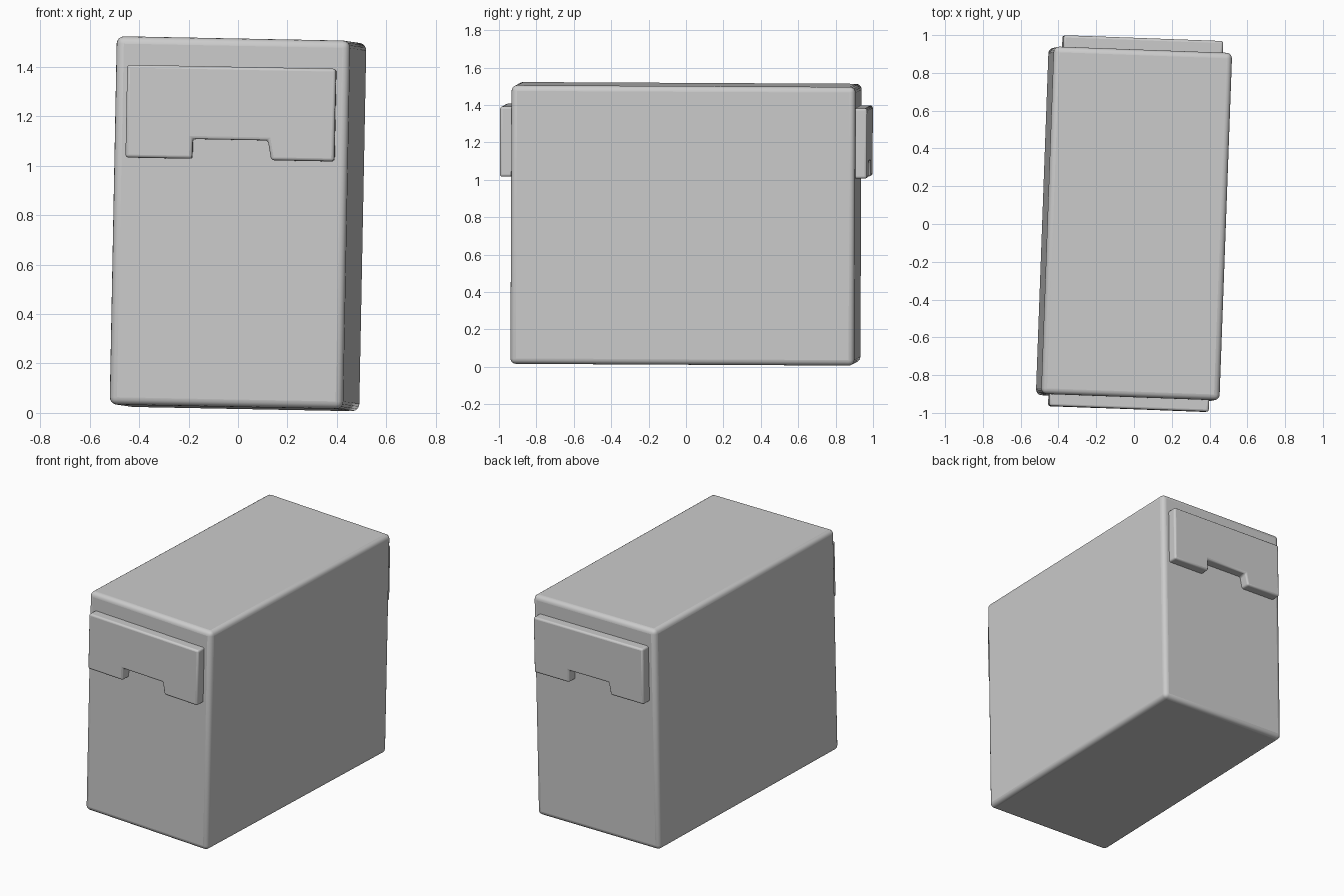
import bpy, bmesh, math
from mathutils import Matrix, Euler

if "Cube" in bpy.data.objects:
    bpy.data.objects.remove(bpy.data.objects["Cube"])

grey = bpy.data.materials.new("light grey")
grey.diffuse_color = (0.6, 0.6, 0.6, 1)
grey.use_nodes = True
grey.node_tree.nodes["Principled BSDF"].inputs["Base Color"].default_value = grey.diffuse_color

# The whole case sits slightly tilted
TILT = Matrix.Translation((0, 0, 0.765)) @ Euler(
    (math.radians(-0.3), math.radians(1.1), math.radians(-2.1))).to_matrix().to_4x4()


def finish(bm, name, bevel, segments):
    """Turn a bmesh into a tilted, softly bevelled, smooth-shaded object."""
    bmesh.ops.recalc_face_normals(bm, faces=bm.faces)
    mesh = bpy.data.meshes.new(name)
    bm.to_mesh(mesh)
    bm.free()
    mesh.transform(TILT)
    mesh.materials.append(grey)
    ob = bpy.data.objects.new(name, mesh)
    bpy.context.collection.objects.link(ob)
    mod = ob.modifiers.new("soft_edges", 'BEVEL')
    mod.width, mod.segments = bevel, segments
    mod.limit_method = 'ANGLE'
    bpy.ops.object.select_all(action='DESELECT')
    bpy.context.view_layer.objects.active = ob
    ob.select_set(True)
    bpy.ops.object.shade_smooth_by_angle(angle=math.radians(35))


# Main case
bm = bmesh.new()
bmesh.ops.create_cube(bm, size=1)
bmesh.ops.scale(bm, vec=(0.945, 1.84, 1.49), verts=bm.verts)
finish(bm, "case_body", 0.03, 4)

# Notched grip plate outline (x, z), the same on both ends
OUTLINE = [(-0.425, 0.63), (-0.425, 0.255), (-0.155, 0.255), (-0.155, 0.335),
           (0.15, 0.335), (0.165, 0.255), (0.42, 0.255), (0.42, 0.63)]


def grip_plate(name, side):
    """Extrude the outline outwards from one end of the case."""
    bm = bmesh.new()
    face = bm.faces.new([bm.verts.new((-side * x, side * 0.90, z)) for x, z in OUTLINE])
    ext = bmesh.ops.extrude_face_region(bm, geom=[face])
    moved = [v for v in ext["geom"] if isinstance(v, bmesh.types.BMVert)]
    bmesh.ops.translate(bm, vec=(0, side * 0.082, 0), verts=moved)
    if face.is_valid and len(bm.faces) < 10:
        bm.faces.new([v for v in face.verts])
    finish(bm, name, 0.012, 3)


grip_plate("front_grip_plate", -1)
grip_plate("back_grip_plate", 1)
